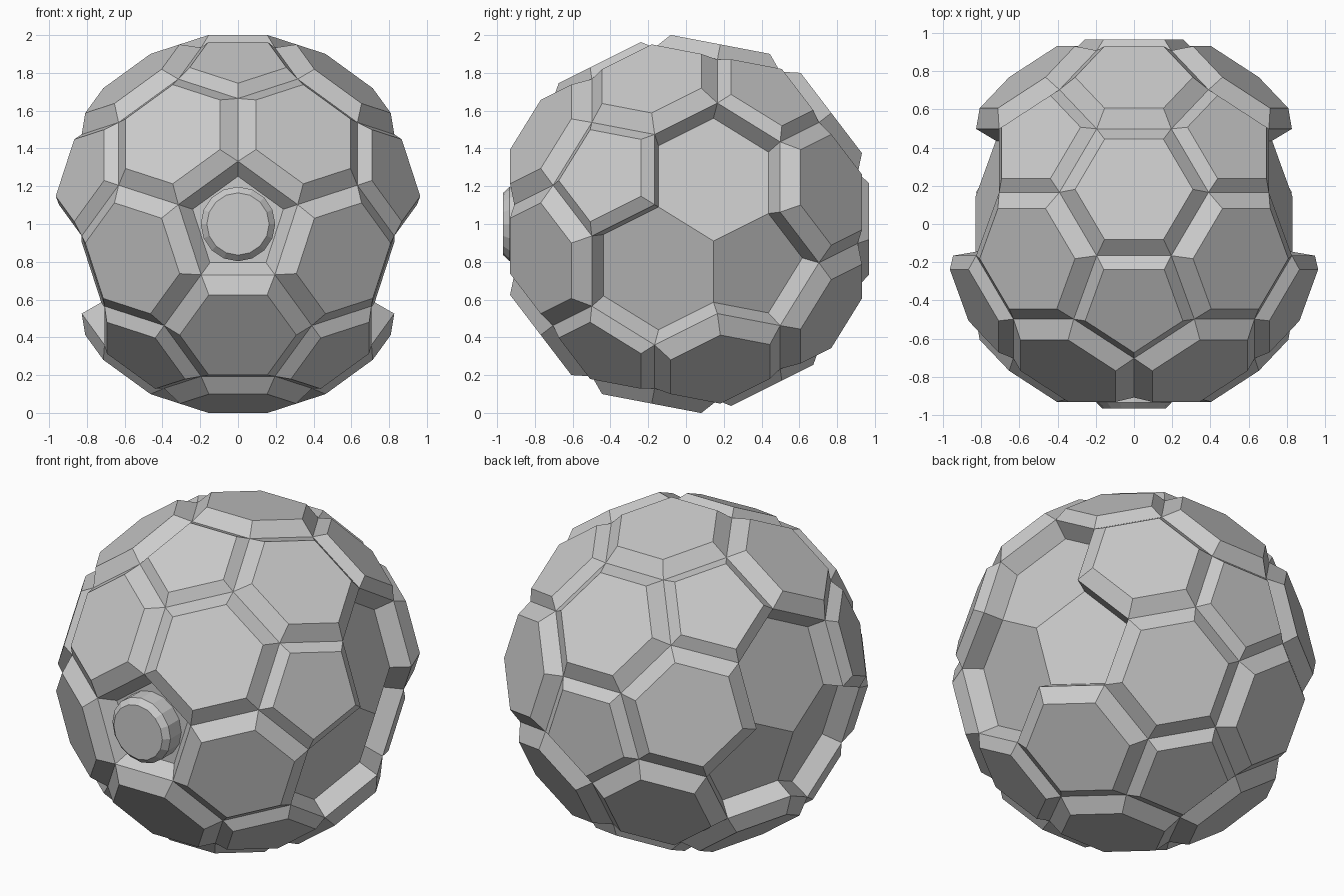
import bpy, bmesh
from math import sin, cos, radians, atan2
from mathutils import Vector
from itertools import combinations

if "Cube" in bpy.data.objects:
    bpy.data.objects.remove(bpy.data.objects["Cube"])

R = 0.968        # groove radius (corners of the base solid)
PIT = 0.875      # scale of the exposed inner core
TOP = 0.968      # distance of the raised panel tops from the centre


def direction(tilt, ang):
    """Unit vector: tilt away from the front (-y), ang measured in the xz plane."""
    t, a = radians(tilt), radians(ang)
    return Vector((sin(t) * cos(a), -cos(t), sin(t) * sin(a)))


# Twelve pentagon axes, one facing the front with a corner up
pents = [direction(0, 0)] + [direction(63.435, 18 + 72 * i) for i in range(5)]
pents += [-p for p in pents]
near = lambda i, j: pents[i].dot(pents[j]) > 0.4

# Corners of the truncated solid, keyed by ordered neighbour pairs
corner = {(i, j): (pents[i] * 2 + pents[j]).normalized() * R
          for i in range(12) for j in range(12) if i != j and near(i, j)}
faces = [(pents[i], [k for k in corner if k[0] == i]) for i in range(12)]
for t in combinations(range(12), 3):
    if all(near(a, b) for a, b in combinations(t, 2)):
        n = (pents[t[0]] + pents[t[1]] + pents[t[2]]).normalized()
        faces.append((n, [k for k in corner if k[0] in t and k[1] in t]))


def ordered(n, keys):
    u = (corner[keys[0]] - n * corner[keys[0]].dot(n)).normalized()
    w = n.cross(u)
    return sorted(keys, key=lambda k: atan2(corner[k].dot(w), corner[k].dot(u)))


faces = [(n, ordered(n, k)) for n, k in faces]

# Panels left out: front socket and three on each side
gaps = [direction(0, 0)]
for tilt, ang in ((79.19, -18), (100.81, 18), (116.565, -18)):
    d = direction(tilt, ang)
    gaps += [d, Vector((-d.x, d.y, d.z))]
is_gap = lambda n: any(n.dot(g) > 0.99 for g in gaps)
gap_edges = [frozenset((k[i], k[i - 1])) for n, k in faces if is_gap(n)
             for i in range(len(k))]
lift = Vector((0, 0, 1))

bm = bmesh.new()
cache = {}


def vert(p):
    key = tuple(round(c, 4) for c in p)
    if key not in cache:
        cache[key] = bm.verts.new(p + lift)
    return cache[key]


def inset(n, p, k, d):
    return n * d + (p - n * p.dot(n)) * k


for n, keys in faces:
    pts = [corner[k] for k in keys]
    front = n.y < -0.99
    if is_gap(n):
        # Recessed floor and the walls up to raised neighbours
        low = [inset(n, p, 0.76, 0.83) if front else p * PIT for p in pts]
        bm.faces.new([vert(p) for p in low])
        for i in range(len(pts)):
            if gap_edges.count(frozenset((keys[i], keys[i - 1]))) == 1:
                bm.faces.new([vert(p) for p in
                              (low[i], low[i - 1], pts[i - 1], pts[i])])
    else:
        # Raised panel with sloping border
        k = 0.79 if len(pts) == 6 else 0.81
        top = [inset(n, p, k, TOP) for p in pts]
        bm.faces.new([vert(p) for p in top])
        for i in range(len(pts)):
            bm.faces.new([vert(p) for p in
                          (pts[i - 1], pts[i], top[i], top[i - 1])])
bmesh.ops.recalc_face_normals(bm, faces=bm.faces)
me = bpy.data.meshes.new("panelled_ball")
bm.to_mesh(me)
bm.free()
bpy.context.collection.objects.link(bpy.data.objects.new("panelled_ball", me))

# Round button in the front socket, with a chamfered rim
bm = bmesh.new()
N = 16
rings = [[bm.verts.new((r * cos(radians(360 * i / N)), y, 1 + r * sin(radians(360 * i / N))))
          for i in range(N)] for r, y in ((0.197, -0.80), (0.197, -0.935), (0.165, -0.968))]
for a, b in zip(rings, rings[1:]):
    for i in range(N):
        bm.faces.new((a[i - 1], a[i], b[i], b[i - 1]))
bm.faces.new(rings[0])
bm.faces.new(rings[-1])
bmesh.ops.recalc_face_normals(bm, faces=bm.faces)
me = bpy.data.meshes.new("front_button")
bm.to_mesh(me)
bm.free()
bpy.context.collection.objects.link(bpy.data.objects.new("front_button", me))
